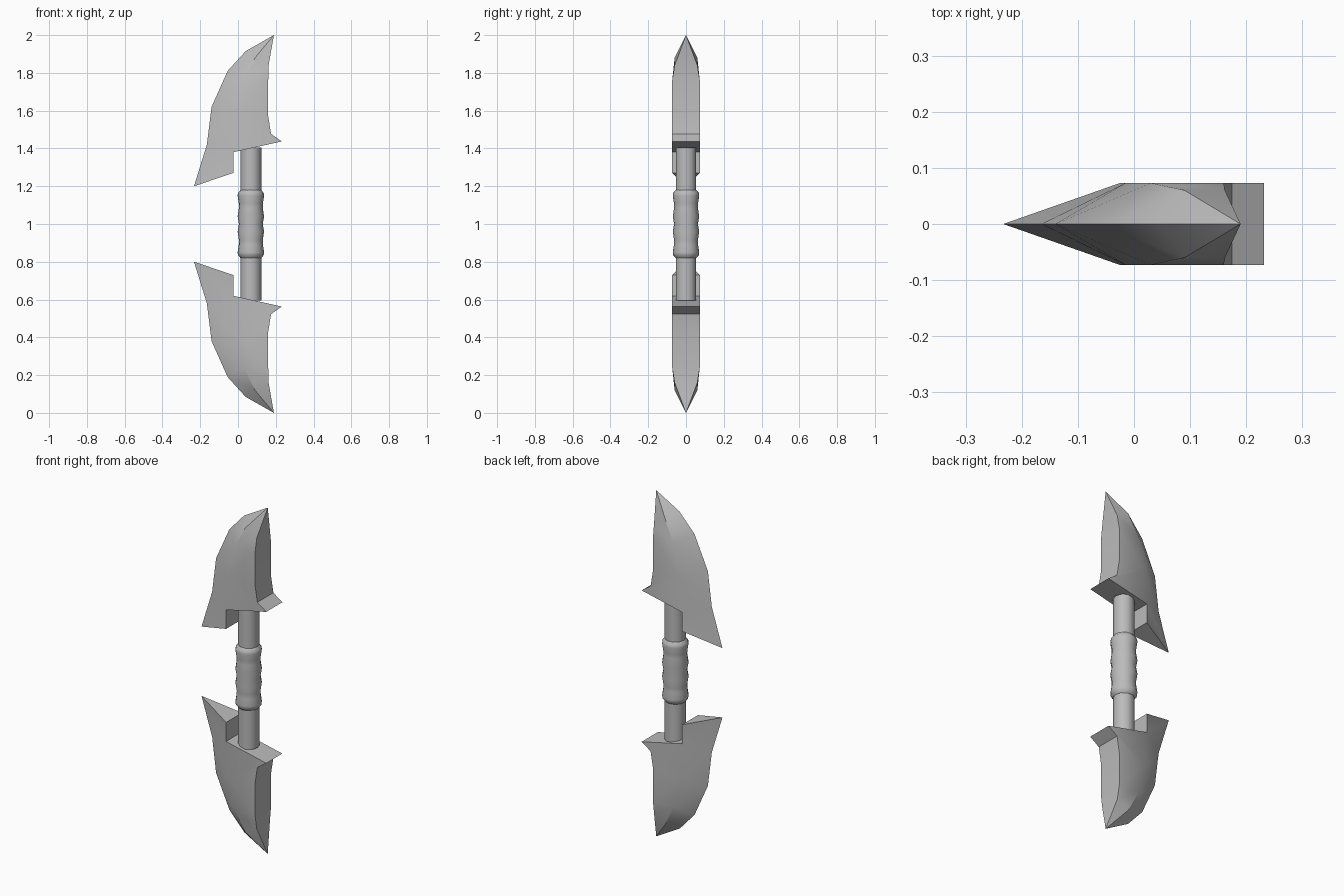
import bpy, bmesh
from math import pi, cos, sin, radians

cube = bpy.data.objects.get("Cube")
if cube:
    bpy.data.objects.remove(cube, do_unlink=True)

steel = bpy.data.materials.new("grey steel")
steel.use_nodes = True
GREY = (0.5, 0.5, 0.5, 1)
steel.diffuse_color = GREY
steel.node_tree.nodes["Principled BSDF"].inputs["Base Color"].default_value = GREY


def finish(bm, name, angle):
    bmesh.ops.recalc_face_normals(bm, faces=bm.faces)
    mesh = bpy.data.meshes.new(name)
    bm.to_mesh(mesh)
    bm.free()
    mesh.materials.append(steel)
    obj = bpy.data.objects.new(name, mesh)
    bpy.context.collection.objects.link(obj)
    bpy.ops.object.select_all(action='DESELECT')
    obj.select_set(True)
    bpy.context.view_layer.objects.active = obj
    bpy.ops.object.shade_smooth_by_angle(angle=radians(angle))
    return obj


# Blade outline as (x, z): cutting edge, bevel ridge and spine
W, N = 0.073, 0.06
EDGE = [(-.233, 1.2), (-.165, 1.42), (-.14, 1.62), (-.055, 1.81), (.04, 1.915)]
RIDGE = [(-.025, 1.27), (-.025, 1.38), (-.015, 1.58), (.03, 1.76), (.09, 1.88)]
SPINE = [(.232, 1.437), (.175, 1.477), (.16, 1.57), (.16, 1.76), (.162, 1.84)]


def blade(name, flip):
    bm = bmesh.new()

    def point(p, y):
        return bm.verts.new((p[0], y, 2 - p[1] if flip else p[1]))

    tip = point((.19, 2.0), 0)
    edge = [point(p, 0) for p in EDGE] + [tip]
    sides = []
    for s in (-1, 1):
        widths = [W, W, W, W, N]
        r = [point(p, s * w) for p, w in zip(RIDGE, widths)] + [tip]
        b = [point(p, s * w) for p, w in zip(SPINE, widths)] + [tip]
        # bevel strip
        for i in range(4):
            bm.faces.new((edge[i], edge[i + 1], r[i + 1], r[i]))
        bm.faces.new((edge[4], tip, r[4]))
        # flat cheek and tapered point
        bm.faces.new((r[1], r[2], r[3], b[3], b[2], b[1], b[0]))
        bm.faces.new((r[3], r[4], b[4], b[3]))
        bm.faces.new((r[4], tip, b[4]))
        sides.append((r, b))
    (r, b), (r2, b2) = sides
    # spine, underside, notch wall and barb
    for i in range(4):
        bm.faces.new((b[i], b[i + 1], b2[i + 1], b2[i]))
    bm.faces.new((b[4], tip, b2[4]))
    bm.faces.new((b[0], b2[0], r2[1], r[1]))
    bm.faces.new((r[1], r2[1], r2[0], r[0]))
    bm.faces.new((r[0], r2[0], edge[0]))
    return finish(bm, name, 33)


def turned(name, profile, sides):
    bm = bmesh.new()
    rings = []
    for radius, z in profile:
        rings.append([bm.verts.new((.068 + radius * cos(2 * pi * k / sides),
                                    radius * sin(2 * pi * k / sides), z))
                      for k in range(sides)])
    for lo, hi in zip(rings, rings[1:]):
        for k in range(sides):
            j = (k + 1) % sides
            bm.faces.new((lo[k], lo[j], hi[j], hi[k]))
    bm.faces.new(rings[0])
    bm.faces.new(rings[-1])
    return finish(bm, name, 40)


blade("upper_blade", False)
blade("lower_blade", True)

# Shaft and the wavy grip around its middle
turned("shaft", [(.056, .595), (.056, 1.405)], 10)
half = [(.063, 0), (.07, .04), (.063, .085), (.064, .11), (.07, .15), (.068, .165), (.055, .18)]
grip = [(r, 1 - z) for r, z in reversed(half)] + [(r, 1 + z) for r, z in half[1:]]
turned("grip", grip, 16)
